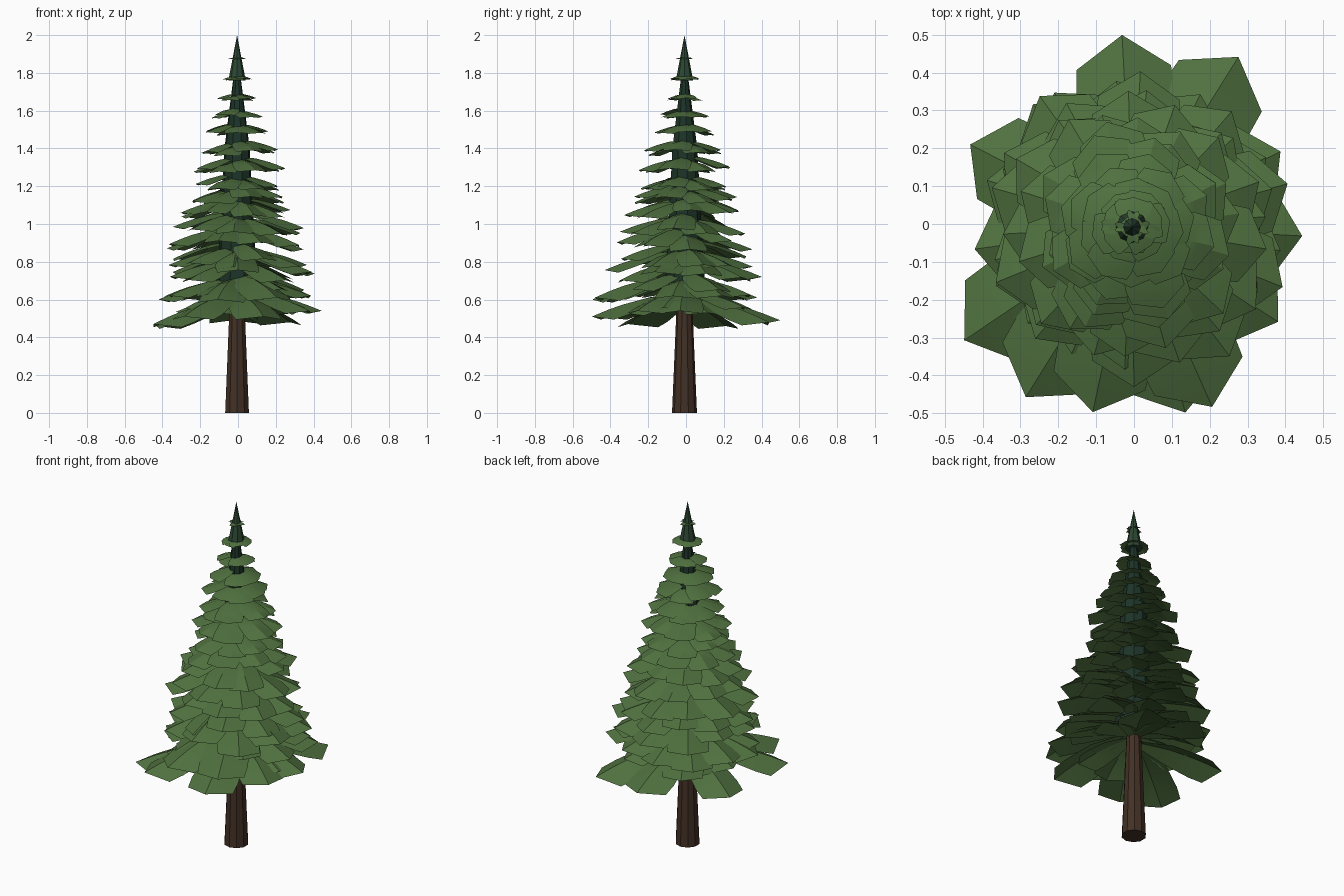
import bpy, bmesh, math, random
from mathutils import Matrix, Vector

random.seed(4)
AXIS = Vector((-0.005, -0.008, 0))

cube = bpy.data.objects.get("Cube")
if cube:
    bpy.data.objects.remove(cube)


def material(name, rgb):
    mat = bpy.data.materials.new(name)
    mat.use_nodes = True
    bsdf = mat.node_tree.nodes["Principled BSDF"]
    bsdf.inputs["Base Color"].default_value = (*rgb, 1)
    bsdf.inputs["Roughness"].default_value = 0.9
    mat.diffuse_color = (*rgb, 1)
    return mat


bark = material("bark", (0.055, 0.03, 0.018))
needles = material("needles", (0.08, 0.165, 0.05))
shade = material("inner_needles", (0.012, 0.034, 0.021))
crown = material("crown_needles", (0.025, 0.065, 0.032))


def finish(name, bm, mat):
    mesh = bpy.data.meshes.new(name)
    bm.to_mesh(mesh)
    bm.free()
    mesh.materials.append(mat)
    obj = bpy.data.objects.new(name, mesh)
    obj.location = AXIS
    bpy.context.collection.objects.link(obj)
    return mesh


def cone(name, z0, z1, r0, r1, sides, mat):
    bm = bmesh.new()
    bmesh.ops.create_cone(bm, cap_ends=True, segments=sides, radius1=r0, radius2=r1,
                          depth=z1 - z0, matrix=Matrix.Translation((0, 0, (z0 + z1) / 2)))
    finish(name, bm, mat)


# Bough cross-sections from trunk to shoulder: distance, width, edge sag
SECTIONS = ((0.04, 0.25, 0.02), (0.4, 0.85, 0.07), (0.68, 1.0, 0.1), (0.83, 0.97, 0.1))


def add_bough(bm, angle, reach, tip_z):
    """Arched, folded leaf blade with a ridge down the middle and a blunt point."""
    half = 0.035 + 0.185 * reach
    drop = 0.24 * reach
    turn = Matrix.Rotation(angle, 3, 'Z')

    def vert(t, side, sag):
        z = tip_z + drop * (1 - t ** 1.8) - sag * reach
        return bm.verts.new(turn @ Vector((reach * t, side * half, z)))

    rows = [(vert(t, -width, sag), vert(t, 0, 0), vert(t, width, sag))
            for t, width, sag in SECTIONS]
    tip = vert(1, 0, 0)
    for a, b in zip(rows, rows[1:]):
        bm.faces.new((a[0], b[0], b[1], a[1]))
        bm.faces.new((a[1], b[1], b[2], a[2]))
    right, ridge, left = rows[-1]
    bm.faces.new((right, tip, ridge))
    bm.faces.new((ridge, tip, left))


def finish_boughs(name, bm):
    mesh = finish(name, bm, needles)
    mesh.shade_smooth()
    mesh.set_sharp_from_angle(angle=math.radians(30))


# Trunk, dark inner foliage and pointed crown
cone("trunk", 0, 0.75, 0.066, 0.034, 10, bark)
cone("inner_foliage_lower", 0.64, 1.4, 0.11, 0.068, 9, shade)
cone("inner_foliage_upper", 1.4, 1.85, 0.068, 0.01, 9, shade)
cone("crown_tip", 1.76, 2.0, 0.046, 0.0, 8, crown)

# Irregular lowest boughs: angle in degrees, reach, tip height
skirt = [(58, 0.53, 0.48), (93, 0.508, 0.49), (120, 0.41, 0.55), (153, 0.48, 0.46),
         (188, 0.42, 0.60), (214, 0.535, 0.47), (238, 0.53, 0.51), (258, 0.50, 0.60),
         (286, 0.51, 0.51), (294, 0.52, 0.61), (327, 0.46, 0.54), (357, 0.45, 0.54),
         (27, 0.44, 0.62)]
bm = bmesh.new()
for deg, reach, z in skirt:
    add_bough(bm, math.radians(deg), reach, z)
finish_boughs("bough_skirt", bm)

# Whorls of boughs: tip height, reach, count
tiers = [(0.54, 0.37, 9), (0.63, 0.41, 10), (0.73, 0.41, 10), (0.80, 0.405, 10),
         (0.89, 0.375, 9), (0.97, 0.345, 9), (1.06, 0.32, 9), (1.13, 0.28, 8),
         (1.20, 0.25, 8), (1.29, 0.255, 8), (1.38, 0.22, 8), (1.48, 0.18, 7),
         (1.57, 0.145, 7), (1.66, 0.105, 6), (1.765, 0.08, 6), (1.875, 0.032, 4)]
for i, (z, reach, count) in enumerate(tiers, 1):
    bm = bmesh.new()
    for k in range(count):
        angle = math.tau * (k + random.uniform(-0.15, 0.15)) / count + i * 2.4
        scale = random.uniform(0.87, 1.05)
        lift = random.uniform(-0.07, 0.07) * reach
        add_bough(bm, angle, reach * scale, z + lift)
    finish_boughs(f"bough_tier_{i}", bm)
